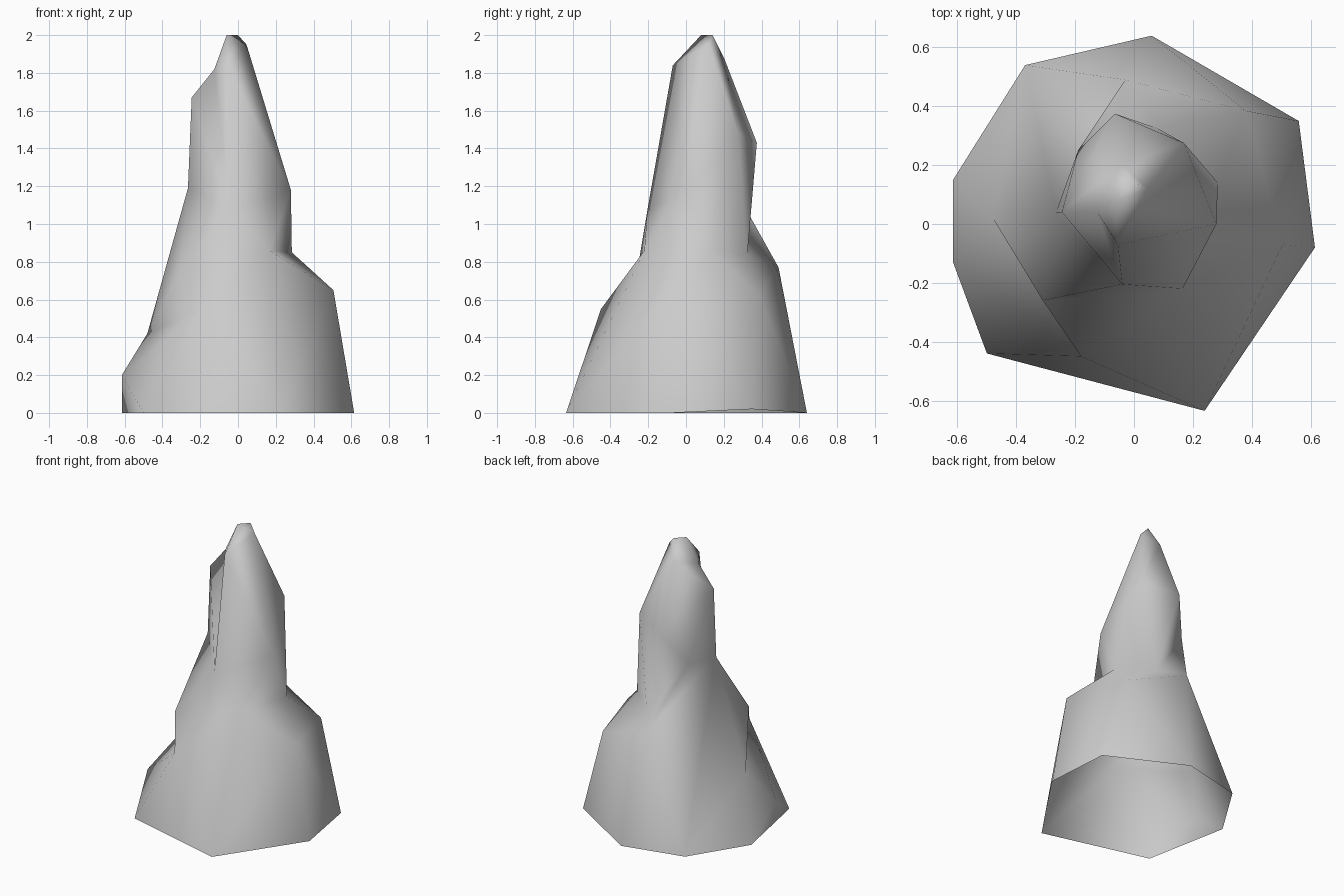
import bpy
import bmesh

cube = bpy.data.objects.get("Cube")
if cube:
    bpy.data.objects.remove(cube, do_unlink=True)

# One plain stone colour
stone = bpy.data.materials.new("stone_grey")
stone.use_nodes = True
stone.diffuse_color = (0.6, 0.6, 0.6, 1)
stone.node_tree.nodes["Principled BSDF"].inputs["Base Color"].default_value = stone.diffuse_color

# Foot corners where a facet runs straight up past the shoulder
front_corner = (.24, -.635, 0)
back_corner = (-.37, .54, 0)

# Irregular cross-sections of the spire, each listed counter-clockwise
foot = [(-.615, -.13, .2), (-.5, -.44, 0), front_corner, (.615, -.08, 0),
        (.56, .35, .02), (.06, .64, 0), back_corner, (-.615, .15, 0)]
shoulder = [(-.18, -.45, .55), front_corner, (.505, -.07, .65),
            (.38, .385, .63), (-.03, .49, .77), back_corner, (-.48, .02, .42)]
waist = [(-.31, -.26, .74), (.165, -.22, .86), (.285, .14, .85),
         (.08, .325, .84), (-.19, .25, 1.2), (-.265, .04, 1.19)]
column = [(-.04, -.205, 1.07), (.28, 0, 1.18), (.17, .275, 1.48),
          (-.065, .375, 1.43), (-.245, .04, 1.67)]
crown = [(-.055, -.07, 1.84), (.045, .12, 1.95), (-.045, .205, 1.87), (-.125, .04, 1.82)]
tip = [(-.06, .08, 2), (0, .14, 2)]


def stitch(bm, low, high, steps):
    """Join two rings with triangles; L advances the low ring, U the upper one.
    Steps around a corner shared by both rings make no face."""
    i = j = 0
    for step in steps:
        a, b = low[i % len(low)], high[j % len(high)]
        if step == "L":
            i += 1
            corner = low[i % len(low)]
            triangle = (a, corner, b)
        else:
            j += 1
            triangle = (a, high[j % len(high)], b)
        if len(set(triangle)) == 3:
            bm.faces.new(triangle)


# Rock spire: an open shell from the foot to the tip
bm = bmesh.new()
sections = (foot, shoulder, waist, column, crown, tip)
corners = {p: bm.verts.new(p) for ring in sections for p in ring}
rings = [[corners[p] for p in ring] for ring in sections]
patterns = ("LLUULLULULUULLU", "ULLULULUULLUL", "LULULULULUL", "LULULLULU", "LULULL")
for low, high, steps in zip(rings, rings[1:], patterns):
    stitch(bm, low, high, steps)

# Undercut facet below the raised left corner of the foot
bm.faces.new((rings[0][-1], rings[0][1], rings[0][0]))

for face in bm.faces:
    face.smooth = True

mesh = bpy.data.meshes.new("rock_spire")
bm.to_mesh(mesh)
bm.free()
mesh.materials.append(stone)
bpy.context.collection.objects.link(bpy.data.objects.new("rock_spire", mesh))
